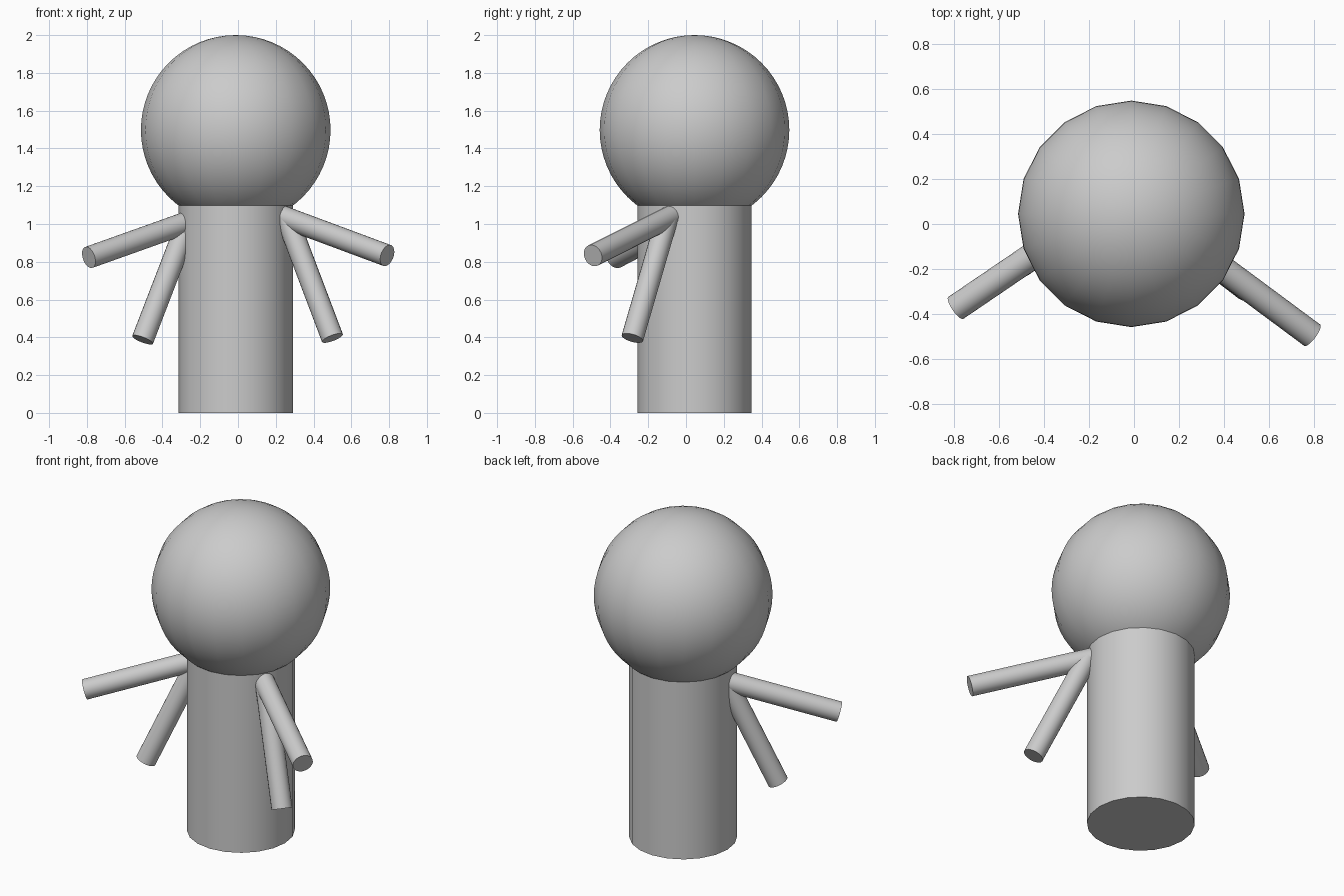
import bpy
from mathutils import Vector

if "Cube" in bpy.data.objects:
    bpy.data.objects.remove(bpy.data.objects["Cube"])

SIDES = 20
CX, CY = -0.012, 0.045


def smooth(obj, name):
    obj.name = name
    bpy.ops.object.shade_smooth_by_angle()
    return obj


def rod(name, start, end, radius, inset=0.0):
    # Cylinder between two points, start pushed backwards by inset
    a, b = Vector(start), Vector(end)
    a -= (b - a).normalized() * inset
    d = b - a
    bpy.ops.mesh.primitive_cylinder_add(vertices=SIDES, radius=radius,
                                        depth=d.length, location=(a + b) / 2)
    obj = bpy.context.object
    if abs(d.x) + abs(d.y) > 1e-6:
        obj.rotation_euler = d.to_track_quat('Z', 'Y').to_euler()
    return smooth(obj, name)


# Upright body
rod("body", (CX, CY, 0), (CX, CY, 1.11), 0.303)

# Round head
bpy.ops.mesh.primitive_uv_sphere_add(segments=SIDES, ring_count=32, radius=0.502,
                                     location=(CX, CY, 1.498))
smooth(bpy.context.object, "head")

# Two arms per side, fanning out from each shoulder
arms = {
    "right": ((0.26, -0.10, 1.03), (0.79, -0.493, 0.833), (0.50, -0.284, 0.396)),
    "left": ((-0.265, -0.015, 1.01), (-0.79, -0.372, 0.823), (-0.505, -0.18, 0.387)),
}
for side, (shoulder, upper, lower) in arms.items():
    rod(side + "_upper_arm", shoulder, upper, 0.059, 0.04)
    rod(side + "_lower_arm", shoulder, lower, 0.059)
